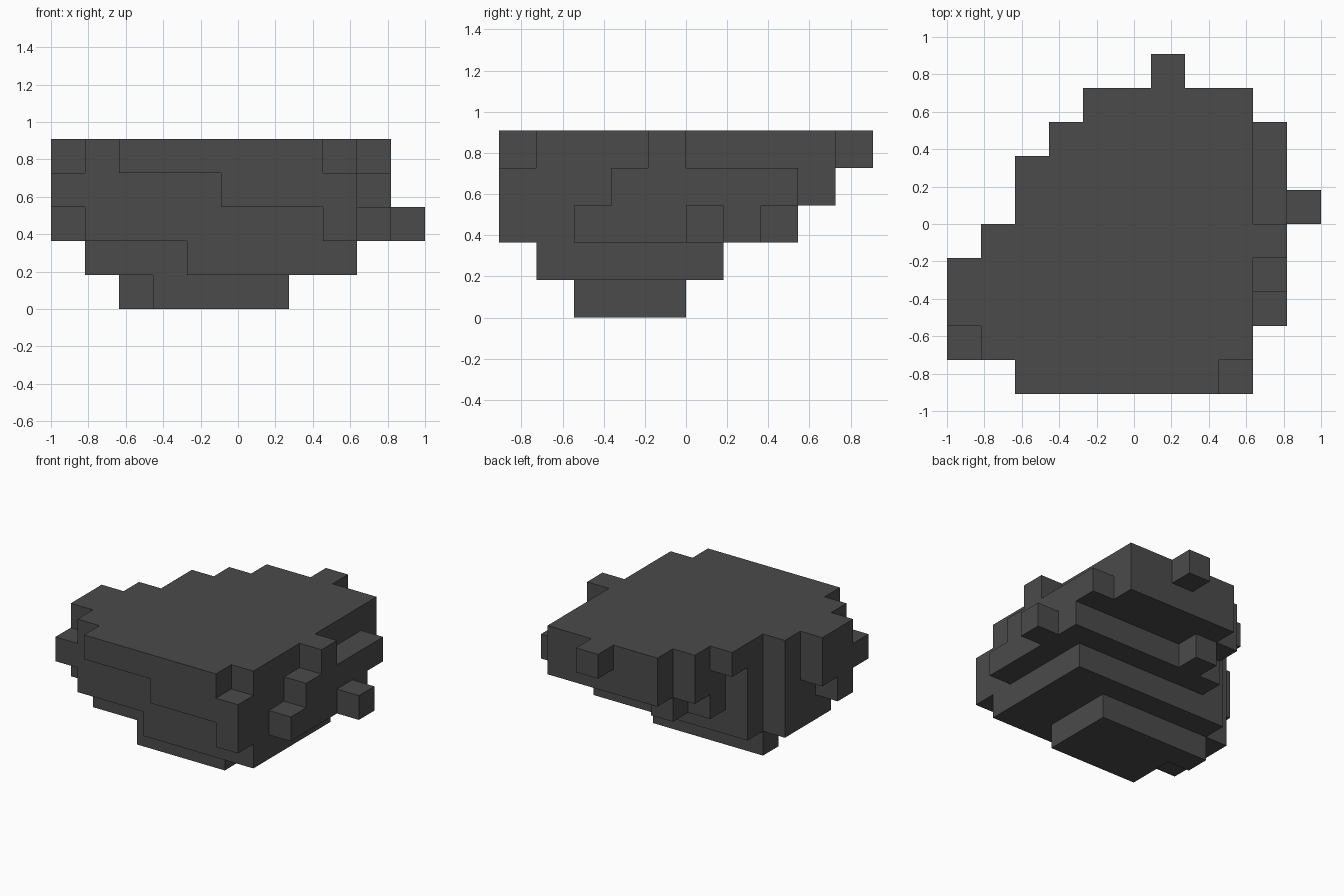
import bpy, bmesh
from mathutils import Vector

if "Cube" in bpy.data.objects:
    bpy.data.objects.remove(bpy.data.objects["Cube"])

U = 2 / 11                      # edge of one block
ORIGIN = Vector((-1, -5 * U, 0))

# Each layer, bottom to top: first row (from the front), then the
# first and last block of every row going backwards
LAYERS = [
    (2, [(3, 6), (3, 6), (2, 6)]),
    (1, [(4, 8), (1, 8), (1, 8), (1, 8), (2, 8)]),
    (0, [(8, 8), (1, 8), (0, 9), (1, 9), (1, 9), (2, 10), (3, 9), (4, 4)]),
    (0, [(5, 8), (0, 8), (0, 8), (0, 9), (1, 9), (2, 9), (3, 9), (3, 9), (4, 8)]),
    (0, [(2, 7), (1, 8), (0, 8), (0, 8), (1, 9), (2, 8), (2, 8), (3, 8), (4, 8), (6, 6)]),
]

blocks = {(i, first + r, k)
          for k, (first, rows) in enumerate(LAYERS)
          for r, (a, b) in enumerate(rows)
          for i in range(a, b + 1)}

# Outer skin of the rock: a quad wherever a block meets open air
bm = bmesh.new()
corners = {}


def corner(p):
    key = tuple(round(c) for c in p)
    if key not in corners:
        corners[key] = bm.verts.new(ORIGIN + Vector(key) * U)
    return corners[key]


for block in sorted(blocks):
    base = Vector(block)
    for axis in range(3):
        for side in (0, 1):
            n = Vector((0, 0, 0))
            n[axis] = 1 if side else -1
            if tuple(round(c) for c in base + n) in blocks:
                continue
            s, t = Vector((0, 0, 0)), Vector((0, 0, 0))
            s[(axis + 1) % 3] = 1
            t[(axis + 2) % 3] = 1
            p = base + (n if side else Vector((0, 0, 0)))
            quad = [p, p + s, p + s + t, p + t]
            if not side:
                quad.reverse()
            bm.faces.new([corner(q) for q in quad])

mesh = bpy.data.meshes.new("rock")
bm.to_mesh(mesh)
bm.free()

# Dark grey stone
stone = bpy.data.materials.new("dark grey stone")
stone.diffuse_color = (0.07, 0.07, 0.07, 1)
stone.use_nodes = True
stone.node_tree.nodes["Principled BSDF"].inputs["Base Color"].default_value = stone.diffuse_color
mesh.materials.append(stone)

rock = bpy.data.objects.new("rock", mesh)
bpy.context.collection.objects.link(rock)
